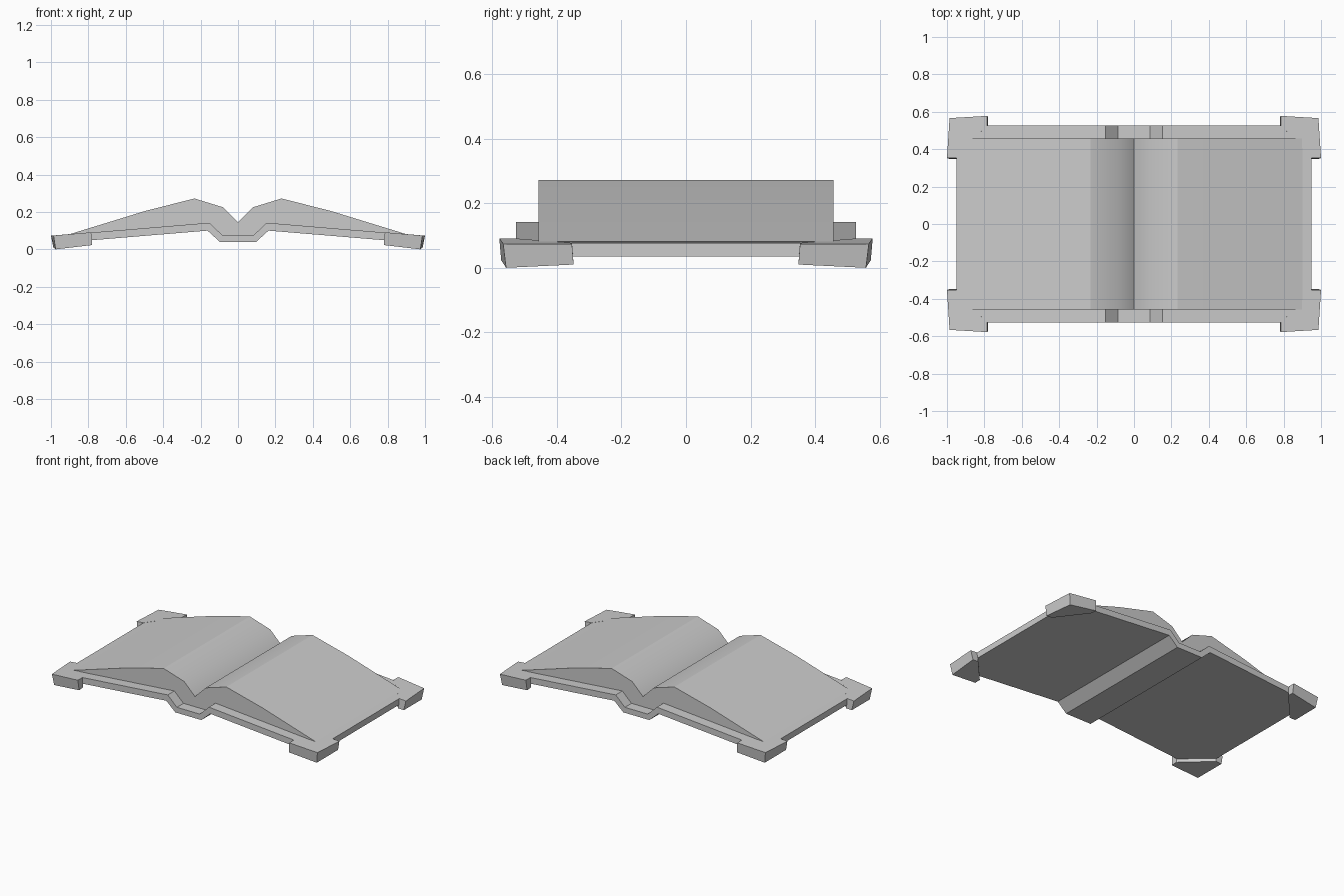
import bpy, bmesh
from math import radians

if "Cube" in bpy.data.objects:
    bpy.data.objects.remove(bpy.data.objects["Cube"])


def make_object(name, verts, faces):
    mesh = bpy.data.meshes.new(name)
    mesh.from_pydata(verts, [], faces)
    bm = bmesh.new()
    bm.from_mesh(mesh)
    bmesh.ops.recalc_face_normals(bm, faces=bm.faces)
    bm.to_mesh(mesh)
    bm.free()
    obj = bpy.data.objects.new(name, mesh)
    bpy.context.collection.objects.link(obj)
    return obj


def prism(name, lower, upper):
    """Join two matching outlines into a closed solid."""
    n = len(lower)
    faces = [tuple(range(n)), tuple(range(n, 2 * n))]
    faces += [(i, (i + 1) % n, n + (i + 1) % n, n + i) for i in range(n)]
    return make_object(name, lower + upper, faces)


def smooth(obj, angle):
    bpy.ops.object.select_all(action='DESELECT')
    obj.select_set(True)
    bpy.context.view_layer.objects.active = obj
    bpy.ops.object.shade_smooth_by_angle(angle=radians(angle))


def symmetric(half):
    """Mirror a right-hand line of (x, z) points, giving left to right."""
    return [(-x, z) for x, z in reversed(half) if x > 0] + half


def extrude(name, top, bottom, depth):
    outline = symmetric(top) + symmetric(bottom)[::-1]
    return prism(name, [(x, -depth, z) for x, z in outline],
                 [(x, depth, z) for x, z in outline])


# Open cover with a dropped spine
cover_top = [(0.085, 0.077), (0.153, 0.142), (0.95, 0.076)]
cover_bottom = [(0.097, 0.04), (0.163, 0.1), (0.95, 0.035)]
extrude("cover", cover_top, cover_bottom, 0.527)

# Two swelling page blocks meeting in a V gutter
page_top = [(0, 0.145), (0.08, 0.225), (0.233, 0.272), (0.5, 0.204), (0.9, 0.081)]
page_bottom = [(x, z - 0.008) for x, z in cover_top[:2]] + [(0.89, 0.075)]
smooth(extrude("pages", page_top, page_bottom, 0.457), 28)

# Corner guards: cut diagonally across the cover, tapering downwards
guard_top = [(0.785, 0.53, 0.091), (0.785, 0.578, 0.091), (0.986, 0.566, 0.074),
             (1.0, 0.353, 0.073), (0.95, 0.353, 0.077)]
guard_bottom = [(0.78, 0.53, 0.025), (0.78, 0.572, 0.023), (0.975, 0.557, 0.0),
                (0.987, 0.348, 0.01), (0.945, 0.348, 0.012)]
guards = prism("corner_guards", guard_bottom, guard_top)
mirror = guards.modifiers.new("Mirror", 'MIRROR')
mirror.use_axis = (True, True, False)
